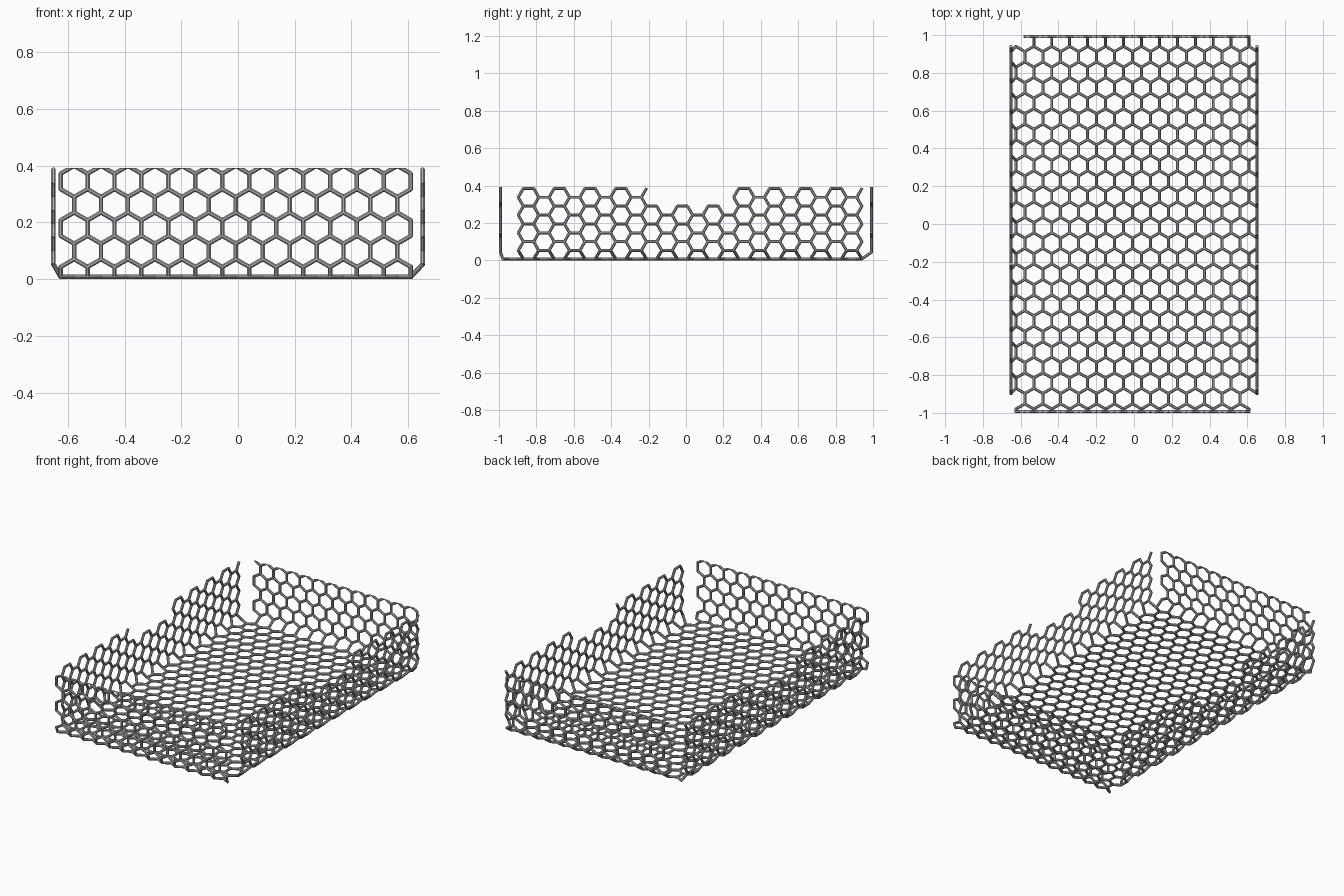
import bpy, bmesh, math
from mathutils import Vector, Matrix

if "Cube" in bpy.data.objects:
    bpy.data.objects.remove(bpy.data.objects["Cube"])

W, S = 0.095, 0.05485            # hexagon width and edge length
ROW = 1.5 * S                    # spacing between rows of bars
R = 0.0085                       # bar radius
LAST_I, LAST_N = 26, 24          # last half-column and row of the floor
X0, Y0 = -0.6255, 0.968          # first column and row of the floor
WALL_X, WALL_Y, TOP = 0.651, 0.9915, 0.3915

steel = bpy.data.materials.new("grey_steel")
steel.diffuse_color = (0.45, 0.45, 0.45, 1)
steel.use_nodes = True
steel.node_tree.nodes["Principled BSDF"].inputs["Base Color"].default_value = steel.diffuse_color


def back_wall(n, e):
    return n < 0 or (n == 0 and e > 0)


def front_wall(n, e):
    return n > LAST_N or (n == LAST_N and e < 0)


def node(i, n, e):
    """Lattice node folded up from the flat sheet: half-column, row, bar end."""
    x, y, z = X0 + i * W / 2, Y0 - n * ROW + e * S / 2, R
    if i < 0 or i > LAST_I:
        x = -WALL_X if i < 0 else WALL_X
        z = 0.0525 + (max(-i, i - LAST_I) - 1) * W / 2
    elif back_wall(n, e):
        y, z = WALL_Y, 0.0157 - n * ROW + e * S / 2
    elif front_wall(n, e):
        y, z = -WALL_Y, 0.0157 + (n - LAST_N) * ROW - e * S / 2
    return Vector((x, y, z))


def part_of(a, b):
    """Name of the panel a bar belongs to, or None where there is no bar."""
    lo, hi = min(a[0], b[0]), max(a[0], b[0])
    back = back_wall(*a[1:]) or back_wall(*b[1:])
    front = front_wall(*a[1:]) or front_wall(*b[1:])
    if lo < 0 or hi > LAST_I:
        mid = (node(*a) + node(*b)) / 2
        notch = -0.222 < mid.y < 0.25 and mid.z > 0.30
        if back or front or notch or not -0.895 < mid.y < 0.935:
            return None
        return "left_side" if lo < 0 else "right_side"
    if back:
        return "back_side" if lo > 0 else None
    return "front_side" if front else "floor"


def add_bar(bm, p, q):
    d = q - p
    rot = d.to_track_quat('Z', 'Y').to_matrix().to_4x4()
    spin = Matrix.Rotation(math.pi / 8, 4, 'Z')
    bmesh.ops.create_cone(bm, cap_ends=True, segments=8, radius1=R, radius2=R,
                          depth=d.length + 0.5 * R,
                          matrix=Matrix.Translation((p + q) / 2) @ rot @ spin)


# Straight bars and zigzag bars of the honeycomb, sorted into panels
panels = {}
for n in range(-5, LAST_N + 6):
    for i in range(-8, LAST_I + 9):
        if (i - n) % 2:
            continue
        links = [((i, n, -1), (i, n, 1))] if -5 < n < LAST_N + 5 else []
        for j in (i - 1, i + 1):
            if -8 <= j <= LAST_I + 8 and n > -5:
                links.append(((i, n, 1), (j, n - 1, -1)))
        for a, b in links:
            name = part_of(a, b)
            if name:
                bm = panels.setdefault(name, bmesh.new()) if name not in panels else panels[name]
                add_bar(bm, node(*a), node(*b))

for name, bm in panels.items():
    # Trim the upper rim level on the two end panels
    if name in ("front_side", "back_side"):
        cut = bmesh.ops.bisect_plane(bm, geom=bm.verts[:] + bm.edges[:] + bm.faces[:],
                                     plane_co=(0, 0, TOP), plane_no=(0, 0, 1),
                                     clear_outer=True)
        rim = [g for g in cut["geom_cut"] if isinstance(g, bmesh.types.BMEdge)]
        bmesh.ops.holes_fill(bm, edges=rim, sides=0)
    me = bpy.data.meshes.new(name)
    bm.to_mesh(me)
    bm.free()
    me.materials.append(steel)
    bpy.context.collection.objects.link(bpy.data.objects.new(name, me))
